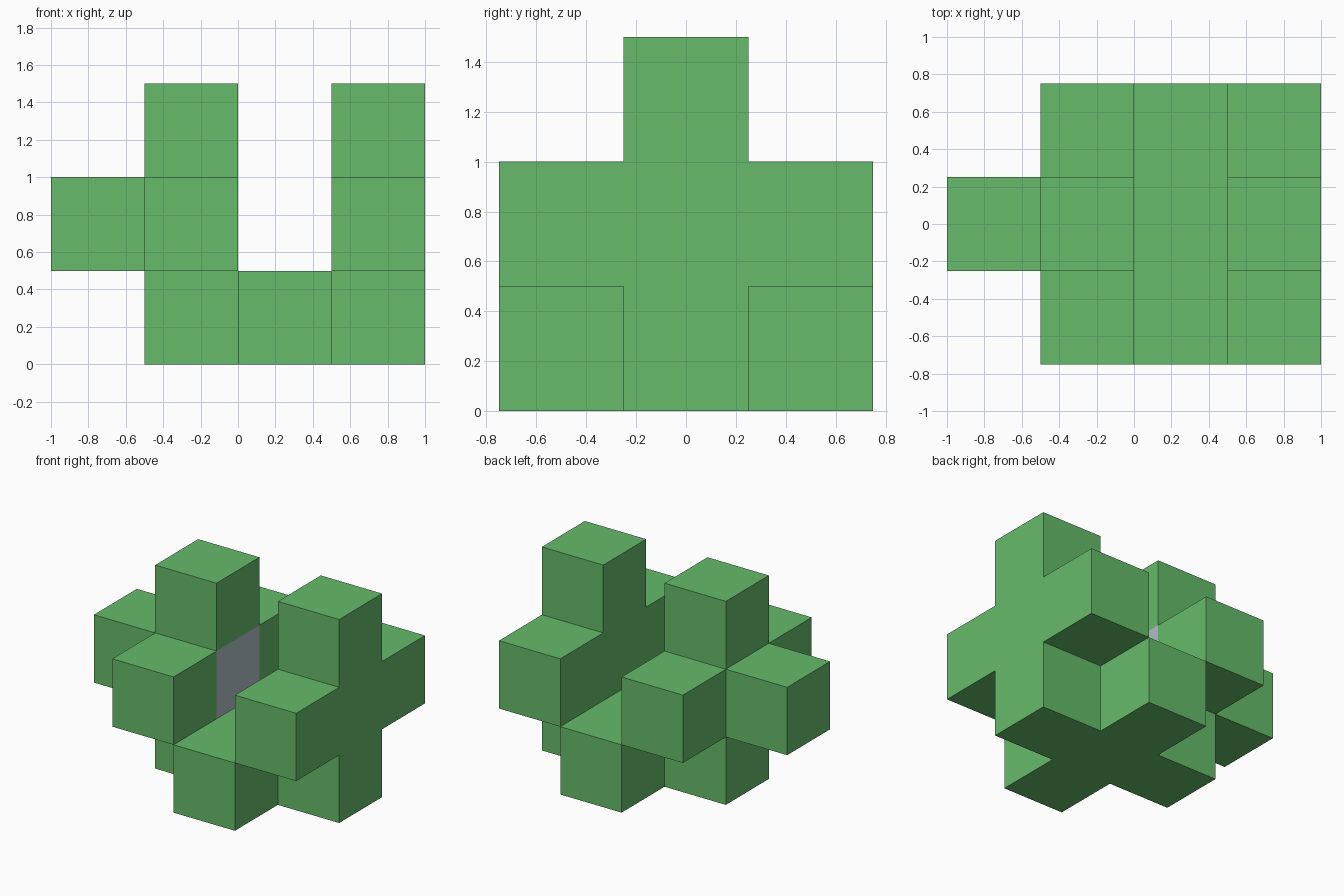
import bpy, bmesh
from mathutils import Vector

if "Cube" in bpy.data.objects:
    bpy.data.objects.remove(bpy.data.objects["Cube"])

S = 0.5                               # cube edge
ORIGIN = Vector((-1.0, -0.75, 0.0))   # corner of the cube grid


def material(name, rgb):
    """Flat material from 0-255 sRGB values."""
    lin = [((c / 255 + 0.055) / 1.055) ** 2.4 for c in rgb]
    m = bpy.data.materials.new(name)
    m.diffuse_color = (*lin, 1.0)
    m.use_nodes = True
    m.node_tree.nodes["Principled BSDF"].inputs["Base Color"].default_value = m.diffuse_color
    return m


green = material("green", (102, 187, 106))
grey = material("pale_grey", (176, 190, 197))


def upright_cross(x):
    """Five cubes forming a plus in the plane facing x."""
    return [(x, 1, 1), (x, 0, 1), (x, 2, 1), (x, 1, 0), (x, 1, 2)]


# Parts as lists of grid cells
parts = {
    "left_cross": upright_cross(1),
    "right_cross": upright_cross(3),
    "base_bar": [(2, y, 0) for y in range(3)],
    "side_knob": [(0, 1, 1)],
}
occupied = {c for cells in parts.values() for c in cells}
CORE = (1, 1, 1)                      # grey cube in the middle of the left cross


def build(name, cells):
    """Outer skin of the cells, leaving out faces between touching cubes."""
    bm = bmesh.new()
    for cell in cells:
        centre = ORIGIN + (Vector(cell) + Vector((0.5, 0.5, 0.5))) * S
        for axis in range(3):
            for sign in (-1, 1):
                n = Vector((0, 0, 0))
                n[axis] = sign
                if tuple(int(c + d) for c, d in zip(cell, n)) in occupied:
                    continue
                u = Vector((0, 0, 0))
                u[(axis + 1) % 3] = 1
                v = n.cross(u)
                corners = [(-1, -1), (1, -1), (1, 1), (-1, 1)]
                face = bm.faces.new([bm.verts.new(centre + (n + u * a + v * b) * S / 2)
                                     for a, b in corners])
                face.material_index = 1 if cell == CORE else 0
    bmesh.ops.remove_doubles(bm, verts=bm.verts, dist=1e-4)
    mesh = bpy.data.meshes.new(name)
    bm.to_mesh(mesh)
    bm.free()
    mesh.materials.append(green)
    if CORE in cells:
        mesh.materials.append(grey)
    bpy.context.collection.objects.link(bpy.data.objects.new(name, mesh))


for part, cells in parts.items():
    build(part, cells)
